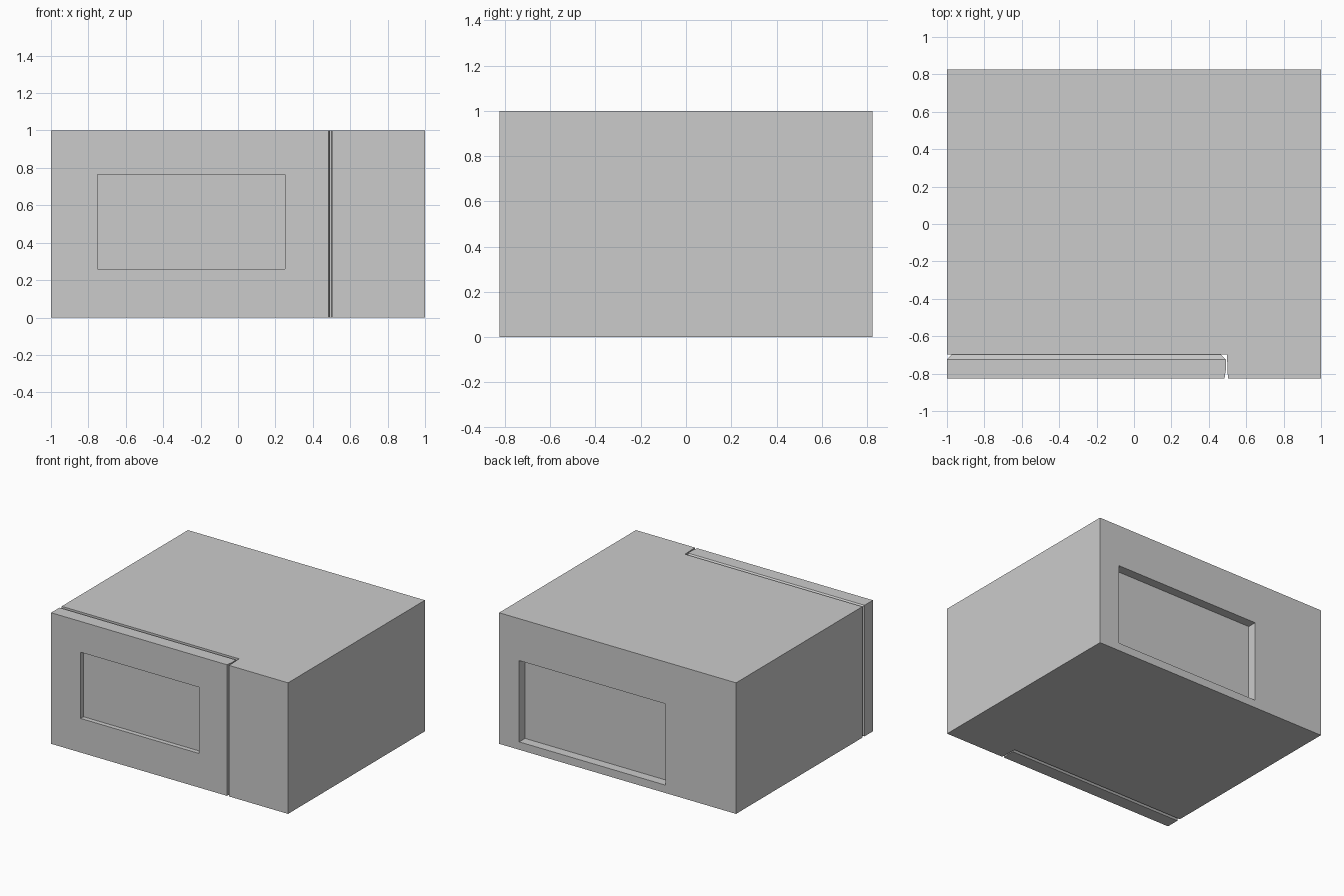
import bpy, bmesh

if "Cube" in bpy.data.objects:
    bpy.data.objects.remove(bpy.data.objects["Cube"])

FRONT, BACK, DOOR_BACK = -0.825, 0.825, -0.697


def prism(name, outline, z0, z1, chamfer_y=None):
    """Extrude an xy outline upward; optionally chamfer the face lying at chamfer_y."""
    bm = bmesh.new()
    face = bm.faces.new([bm.verts.new((x, y, z0)) for x, y in outline])
    top = bmesh.ops.extrude_face_region(bm, geom=[face])["geom"]
    for v in top:
        if isinstance(v, bmesh.types.BMVert):
            v.co.z = z1
    bmesh.ops.recalc_face_normals(bm, faces=bm.faces[:])
    if chamfer_y is not None:
        edges = [e for e in bm.edges
                 if all(abs(v.co.y - chamfer_y) < 1e-5 for v in e.verts)]
        bmesh.ops.bevel(bm, geom=edges, offset=0.027, segments=1,
                        profile=0.5, affect='EDGES')
    mesh = bpy.data.meshes.new(name)
    bm.to_mesh(mesh)
    bm.free()
    obj = bpy.data.objects.new(name, mesh)
    bpy.context.collection.objects.link(obj)
    return obj


def recess(obj, x0, x1, y0, y1, z0, z1):
    """Cut a rectangular pocket and remove the cutter."""
    cutter = prism("cutter", [(x0, y0), (x1, y0), (x1, y1), (x0, y1)], z0, z1)
    cutter.hide_render = True
    mod = obj.modifiers.new("recess", 'BOOLEAN')
    mod.operation = 'DIFFERENCE'
    mod.solver = 'EXACT'
    mod.object = cutter
    bpy.context.view_layer.objects.active = obj
    bpy.ops.object.modifier_apply(modifier=mod.name)
    bpy.data.objects.remove(cutter)


# Oven case: control column at the right, door step at the left
case = prism("oven_case", [(-1, BACK), (-1, DOOR_BACK), (0.497, DOOR_BACK),
                           (0.502, FRONT), (1, FRONT), (1, BACK)], 0, 1)
# Rear panel pocket
recess(case, -0.405, 0.83, BACK - 0.07, BACK + 0.1, 0.06, 0.68)

# Door with chamfered inner edges
door = prism("oven_door", [(-1, FRONT), (0.484, FRONT), (0.491, -0.78),
                           (0.491, DOOR_BACK), (-1, DOOR_BACK)],
             0, 1, chamfer_y=DOOR_BACK)
# Window pocket
recess(door, -0.75, 0.25, FRONT - 0.1, FRONT + 0.035, 0.26, 0.765)
